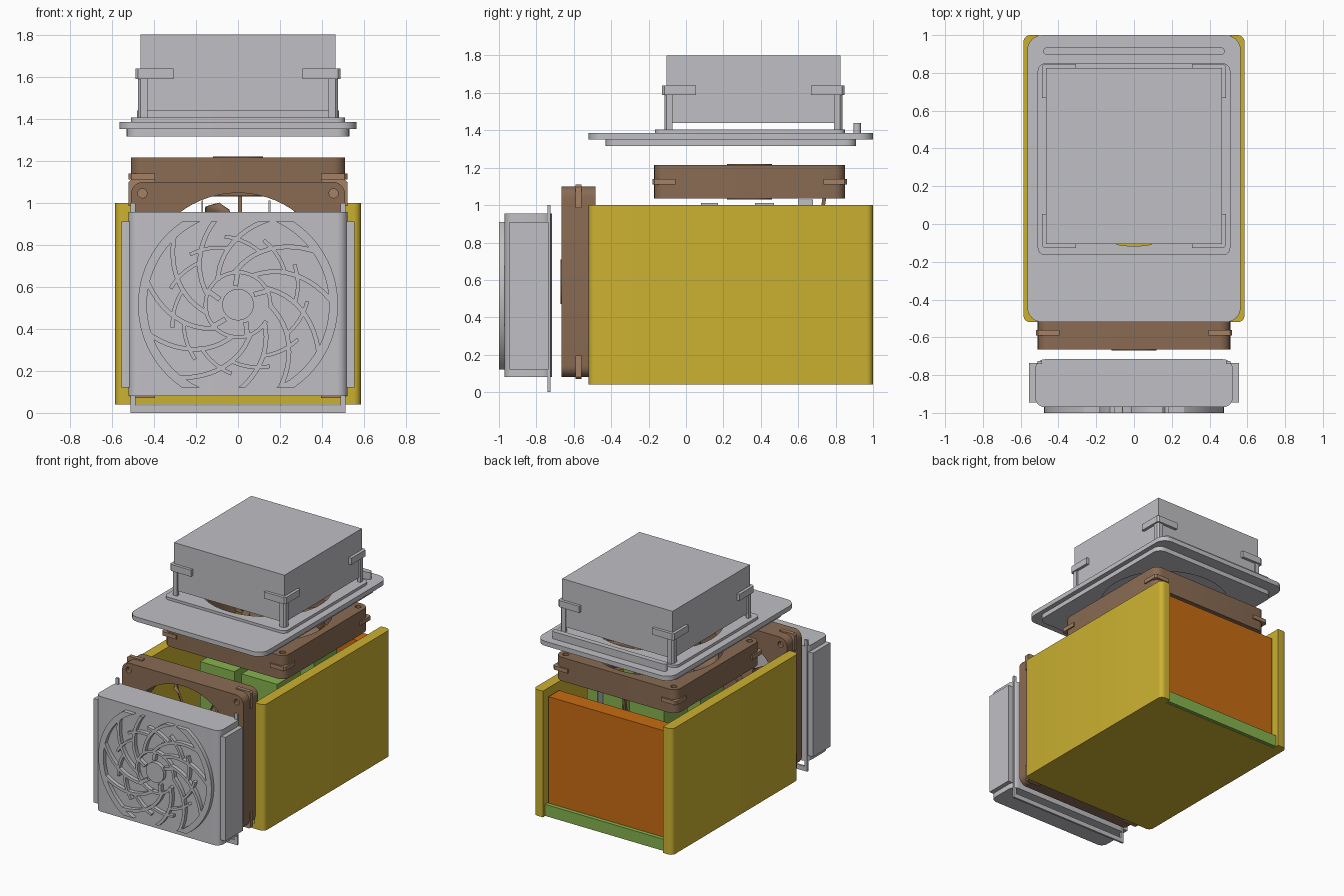
import bpy, bmesh, math
from mathutils import Vector

if "Cube" in bpy.data.objects:
    bpy.data.objects.remove(bpy.data.objects["Cube"], do_unlink=True)

made = []


def material(name, rgb):
    m = bpy.data.materials.new(name)
    m.use_nodes = True
    m.diffuse_color = (*rgb, 1)
    m.node_tree.nodes["Principled BSDF"].inputs["Base Color"].default_value = (*rgb, 1)
    return m


GREY = material("light grey", (0.53, 0.52, 0.55))
YELLOW = material("mustard yellow", (0.60, 0.44, 0.03))
BROWN = material("fan brown", (0.25, 0.148, 0.086))
TAN = material("pad tan", (0.37, 0.22, 0.13))
GREEN = material("board green", (0.24, 0.45, 0.08))
ORANGE = material("panel orange", (0.58, 0.15, 0.006))

AXES = {"z": lambda u, v, w: (u, v, w),
        "y": lambda u, v, w: (u, w, v),
        "x": lambda u, v, w: (w, u, v)}


def finish(name, bm, mat):
    bmesh.ops.recalc_face_normals(bm, faces=bm.faces)
    mesh = bpy.data.meshes.new(name)
    bm.to_mesh(mesh)
    bm.free()
    mesh.materials.append(mat)
    ob = bpy.data.objects.new(name, mesh)
    bpy.context.collection.objects.link(ob)
    made.append(ob)
    return ob


def add_prism(bm, loops, lo, hi, axis):
    """Extrude an outline (first loop) with holes (other loops) along an axis."""
    place = AXES[axis]
    edges, faces = [], []
    for loop in loops:
        vs = [bm.verts.new(place(u, v, lo)) for u, v in loop]
        if len(loops) == 1:
            faces = [bm.faces.new(vs)]
        else:
            edges += [bm.edges.new((vs[i - 1], vs[i])) for i in range(len(vs))]
    if edges:
        fill = bmesh.ops.triangle_fill(bm, edges=edges, use_beauty=True)
        faces = [g for g in fill["geom"] if isinstance(g, bmesh.types.BMFace)]
    ext = bmesh.ops.extrude_face_region(bm, geom=faces)
    moved = [g for g in ext["geom"] if isinstance(g, bmesh.types.BMVert)]
    bmesh.ops.translate(bm, verts=moved, vec=Vector(place(0, 0, hi - lo)))


def prism(name, loops, lo, hi, axis, mat):
    bm = bmesh.new()
    add_prism(bm, loops, lo, hi, axis)
    return finish(name, bm, mat)


def circle(u, v, r, n=64):
    return [(u + r * math.cos(2 * math.pi * i / n), v + r * math.sin(2 * math.pi * i / n))
            for i in range(n)]


def rounded(u, v, hu, hv, r, n=6):
    pts = []
    for k, (su, sv) in enumerate(((1, 1), (-1, 1), (-1, -1), (1, -1))):
        for i in range(n + 1):
            a = math.pi / 2 * (k + i / n)
            pts.append((u + su * (hu - r) + r * math.cos(a), v + sv * (hv - r) + r * math.sin(a)))
    return pts


def box(name, x0, x1, y0, y1, z0, z1, mat):
    return prism(name, [[(x0, y0), (x1, y0), (x1, y1), (x0, y1)]], z0, z1, "z", mat)


def corners(name, u, v, half, leg, t, lo, hi, axis, mat):
    """Four L-shaped pieces wrapped around the corners of a square."""
    bm = bmesh.new()
    a, b, c, d = half, half - leg, half - t, half - 0.012
    for su in (1, -1):
        for sv in (1, -1):
            ell = [(a, d), (d, a), (b, a), (b, c), (c, c), (c, b), (a, b)]
            add_prism(bm, [[(u + su * p, v + sv * q) for p, q in ell]], lo, hi, axis)
    return finish(name, bm, mat)


def fan(name, u, v, lo, hi, axis):
    spots = [(u + a, v + b) for a in (-0.455, 0.455) for b in (-0.455, 0.455)]
    # Square frame with the round opening and screw holes
    prism(name + "_frame", [rounded(u, v, 0.51, 0.51, 0.06), circle(u, v, 0.457)]
          + [circle(p, q, 0.022, 16) for p, q in spots], lo, hi, axis, BROWN)
    bm = bmesh.new()
    for p, q in spots:
        add_prism(bm, [circle(p, q, 0.022, 16)], lo + 0.03, hi - 0.03, axis)
    finish(name + "_screw_bushes", bm, TAN)
    mid = (lo + hi) / 2
    corners(name + "_corner_pads", u, v, 0.52, 0.125, 0.03, mid - 0.015, mid + 0.015, axis, TAN)
    # Hub with raised caps
    prism(name + "_hub", [circle(u, v, 0.17, 48)], lo + 0.01, hi - 0.01, axis, BROWN)
    prism(name + "_hub_cap", [circle(u, v, 0.12, 48)], lo - 0.005, hi + 0.005, axis, BROWN)
    # Pitched blades
    bm = bmesh.new()
    place = AXES[axis]
    for k in range(7):
        base = math.radians(97) + 2 * math.pi * k / 7
        rows = []
        for s in (-1, 0, 1):
            row = []
            for r, spread in ((0.15, 0.30), (0.28, 0.20), (0.38, 0.15), (0.42, 0.07)):
                ang = base + s * spread + (r - 0.15) * 0.6
                row.append(bm.verts.new(place(u + r * math.cos(ang), v + r * math.sin(ang),
                                              mid + s * 0.06)))
            rows.append(row)
        for j in range(2):
            for i in range(3):
                bm.faces.new((rows[j][i], rows[j][i + 1], rows[j + 1][i + 1], rows[j + 1][i]))
    blades = finish(name + "_blades", bm, BROWN)
    blades.modifiers.new("Thickness", "SOLIDIFY").thickness = 0.012


# Housing: two side walls with rounded outer corners, and the floor
R = 0.035
arc = [(R * math.sin(a * math.pi / 10), R * (1 - math.cos(a * math.pi / 10))) for a in range(6)]
for side, s in (("left", 1), ("right", -1)):
    wall = [(0.505, -0.52)] + [(0.55 + p, -0.52 + q) for p, q in arc]
    wall += [(0.55 + p, 1.0 - q) for p, q in reversed(arc)] + [(0.505, 1.0)]
    prism(side + "_wall", [[(s * p, q) for p, q in wall]], 0.04, 1.0, "z", YELLOW)
box("floor", -0.51, 0.51, -0.52, 0.95, 0.04, 0.08, YELLOW)

# Inner electronics and rear panel
box("rear_sill", -0.505, 0.505, 0.95, 0.975, 0.042, 0.13, GREEN)
box("circuit_board", -0.5, 0.5, -0.08, 0.95, 0.08, 0.13, GREEN)
box("rear_panel", -0.495, 0.495, 0.82, 0.945, 0.13, 0.94, ORANGE)
for i, (x0, x1, y0, y1) in enumerate(((-0.25, 0.04, -0.10, 0.18), (0.10, 0.40, -0.10, 0.18),
                                      (-0.25, 0.04, 0.34, 0.62), (0.10, 0.40, 0.34, 0.62))):
    box("module_%d" % (i + 1), x0, x1, y0, y1, 0.13, 0.95, GREEN)
for i, (x, y0, y1, z) in enumerate(((-0.17, 0.08, 0.17, 1.01), (0.15, 0.37, 0.47, 1.01),
                                    (0.27, 0.60, 0.68, 1.03))):
    box("terminal_%d" % (i + 1), x - 0.004, x + 0.004, y0, y1, 0.13, z, GREY)
prism("cable", [[(0.70, 0.85), (0.72, 0.85), (0.75, 1.04), (0.73, 1.04)]], 0.0, 0.02, "x", BROWN)

# Fans
fan("front_fan", 0, 0.59, -0.665, -0.485, "y")
fan("top_fan", 0, 0.34, 1.035, 1.215, "z")

# Front grille body, side vents and mounting frame
prism("grille_body", [rounded(0, -0.843, 0.522, 0.127, 0.05)], 0.08, 0.955, "z", GREY)
for side, s in (("left", 1), ("right", -1)):
    x = sorted((s * 0.51, s * 0.555))
    box(side + "_side_vent", *x, -0.945, -0.735, 0.12, 0.91, GREY)
    x = sorted((s * 0.488, s * 0.512))
    box(side + "_mount_strip", *x, -0.74, -0.725, 0.0, 1.0, GREY)
box("mount_bar", -0.512, 0.512, -0.74, -0.725, 0.0, 0.035, GREY)

# Swirl ribs raised on the grille face, trimmed flat above and below
CZ = 0.515
bm = bmesh.new()


def strip(points, half):
    """Add a raised band following (radius, angle) points."""
    xy = [Vector((r * math.cos(a), r * math.sin(a))) for r, a in points]
    one, two = [], []
    for i, p in enumerate(xy):
        d = (xy[min(i + 1, len(xy) - 1)] - xy[max(i - 1, 0)]).normalized()
        n = Vector((-d.y, d.x)) * half
        one.append((p.x + n.x, CZ + p.y + n.y))
        two.append((p.x - n.x, CZ + p.y - n.y))
    add_prism(bm, [one + two[::-1]], -1.0, -0.965, "y")


for start in (-68, 112):
    strip([(0.455, math.radians(start + 136 * i / 32)) for i in range(33)], 0.021)
ARMS = 11
for k in range(ARMS):
    a0 = 2 * math.pi * k / ARMS
    strip([(0.15 + 0.31 * t / 12, a0 - 1.15 * (t / 12) ** 0.8) for t in range(13)], 0.011)
    strip([(0.27 + 0.06 * t / 8, a0 - 0.55 + 0.6 * t / 8) for t in range(9)], 0.009)
    if k % 2:
        strip([(0.09, a0), (0.165, a0 - 0.15)], 0.012)
strip([(0.155, math.radians(i * 10)) for i in range(34)], 0.009)
add_prism(bm, [circle(0, CZ, 0.075, 32)], -1.0, -0.965, "y")
for z, d in ((0.12, -1), (0.91, 1)):
    bmesh.ops.bisect_plane(bm, geom=bm.verts[:] + bm.edges[:] + bm.faces[:],
                           plane_co=(0, 0, z), plane_no=(0, 0, d), clear_outer=True)
    bmesh.ops.holes_fill(bm, edges=[e for e in bm.edges if e.is_boundary], sides=0)
finish("grille_swirl_ribs", bm, GREY)

# Lid plate, its lower step and raised collar, all with the air opening
opening = circle(0, 0.34, 0.457)
prism("lid_step", [rounded(0, 0.24, 0.53, 0.67, 0.06), opening], 1.315, 1.35, "z", GREY)
prism("lid_plate", [rounded(0, 0.24, 0.565, 0.76, 0.08), opening], 1.35, 1.385, "z", GREY)
prism("lid_collar", [rounded(0, 0.3425, 0.51, 0.5075, 0.04), opening], 1.385, 1.405, "z", GREY)
prism("lid_rear_rib", [rounded(0, 0.915, 0.48, 0.02, 0.019)], 1.385, 1.44, "z", GREY)

# Hood carried on four legs with corner clips
box("hood", -0.465, 0.465, -0.105, 0.825, 1.44, 1.80, GREY)
corners("hood_legs", 0, 0.36, 0.476, 0.045, 0.022, 1.40, 1.60, "z", GREY)
corners("hood_clips", 0, 0.36, 0.487, 0.18, 0.03, 1.59, 1.64, "z", GREY)

# Smooth curved sides, keep edges sharp
bpy.ops.object.select_all(action="DESELECT")
for ob in made:
    ob.select_set(True)
bpy.context.view_layer.objects.active = made[0]
bpy.ops.object.shade_smooth_by_angle(angle=math.radians(30))
